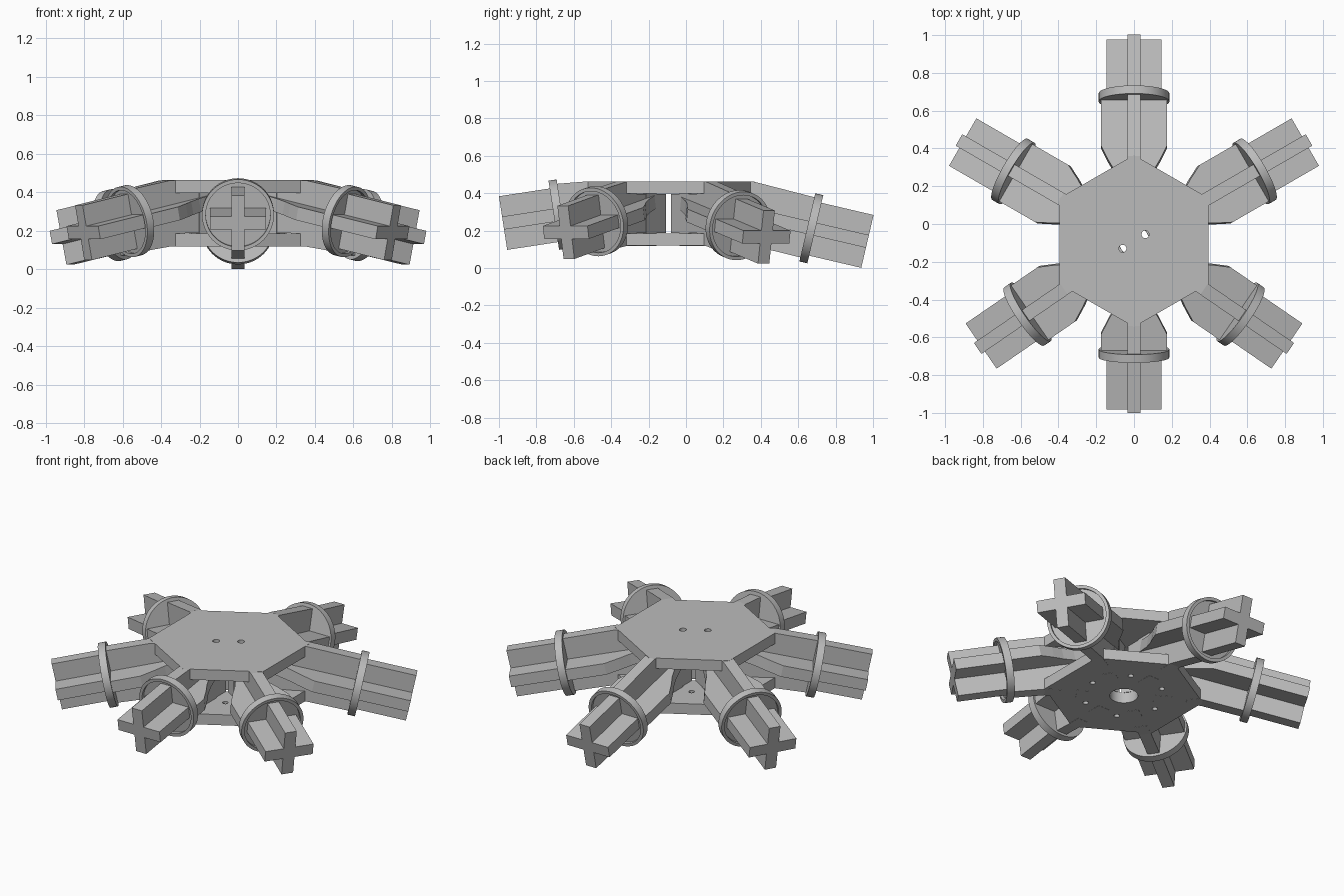
import bpy, bmesh, math
from mathutils import Matrix, Vector

if "Cube" in bpy.data.objects:
    bpy.data.objects.remove(bpy.data.objects["Cube"], do_unlink=True)

grey = bpy.data.materials.new("light grey")
grey.use_nodes = True
grey.diffuse_color = (0.5, 0.5, 0.5, 1)
grey.node_tree.nodes["Principled BSDF"].inputs["Base Color"].default_value = (0.5, 0.5, 0.5, 1)

HUB = Vector((0, -0.09, 0))
FIN = 0.035          # half thickness of the fins
INNER, OUTER = 0.165, 0.145   # half heights before and after the collar


def add_object(name, bm, matrix):
    bmesh.ops.recalc_face_normals(bm, faces=bm.faces)
    mesh = bpy.data.meshes.new(name)
    bm.to_mesh(mesh)
    bm.free()
    mesh.materials.append(grey)
    ob = bpy.data.objects.new(name, mesh)
    ob.matrix_world = matrix
    bpy.context.collection.objects.link(ob)
    return ob


def prism(name, points, half, matrix, upright=False):
    """Extrude an outline; upright outlines lie in the XZ plane."""
    bm = bmesh.new()
    offset = Vector((0, half, 0)) if upright else Vector((0, 0, half))
    verts = [bm.verts.new(Vector((a, 0, b) if upright else (a, b, 0)) - offset)
             for a, b in points]
    face = bm.faces.new(verts)
    new = bmesh.ops.extrude_face_region(bm, geom=[face])["geom"]
    bmesh.ops.translate(bm, vec=offset * 2, verts=[v for v in new if isinstance(v, bmesh.types.BMVert)])
    return add_object(name, bm, matrix)


def ring_points(radius, count, start):
    return [(radius * math.cos(start + math.tau * i / count),
             radius * math.sin(start + math.tau * i / count)) for i in range(count)]


def activate(ob):
    bpy.ops.object.select_all(action="DESELECT")
    ob.select_set(True)
    bpy.context.view_layer.objects.active = ob


def hex_plate(name, z, holes):
    """Hexagonal hub plate drilled with round holes (x, y, radius)."""
    at = Matrix.Translation(HUB + Vector((0, 0, z)))
    plate = prism(name, ring_points(0.455, 6, math.pi / 2), 0.033, at)
    bm = bmesh.new()
    for x, y, r in holes:
        bmesh.ops.create_cone(bm, cap_ends=True, segments=32, radius1=r, radius2=r,
                              depth=0.2, matrix=Matrix.Translation((x, y, 0)))
    cutter = add_object("hole_cutter", bm, at)
    cutter.hide_render = True
    mod = plate.modifiers.new("holes", "BOOLEAN")
    mod.operation, mod.object, mod.solver = "DIFFERENCE", cutter, "EXACT"
    activate(plate)
    bpy.ops.object.modifier_apply(modifier=mod.name)
    bpy.data.objects.remove(cutter, do_unlink=True)
    bpy.ops.object.shade_smooth_by_angle()


def collar(name, matrix):
    """Round disc with a raised rim on its outer face, turned about X."""
    bm = bmesh.new()
    profile = [(-0.022, 0), (-0.022, 0.187), (0.022, 0.187),
               (0.022, 0.168), (0.005, 0.168), (0.005, 0)]
    verts = [bm.verts.new((x, 0, r)) for x, r in profile]
    edges = [bm.edges.new(pair) for pair in zip(verts, verts[1:])]
    bmesh.ops.spin(bm, geom=verts + edges, cent=(0, 0, 0), axis=(1, 0, 0),
                   angle=math.tau, steps=56)
    bmesh.ops.remove_doubles(bm, verts=bm.verts, dist=0.0005)
    activate(add_object(name, bm, matrix))
    bpy.ops.object.shade_smooth_by_angle()


def arm(name, yaw, ring_d, ring_z, end_d, end_z):
    """Cross-section arm: d is the distance from the hub axis."""
    base = Matrix.Translation(HUB) @ Matrix.Rotation(math.radians(yaw), 4, "Z")
    tilt = math.atan2(ring_z - end_z, end_d - ring_d)
    length = math.hypot(end_d - ring_d, ring_z - end_z)
    axis = base @ Matrix.Translation((ring_d, 0, ring_z)) @ Matrix.Rotation(tilt, 4, "Y")

    def across(d, z, h):
        return (d + h * math.sin(tilt), z + h * math.cos(tilt))

    # vertical fin, stepped into both hub plates
    top = [(0.08, 0.395), (0.36, 0.395), (0.36, 0.462), (0.45, 0.462),
           across(ring_d, ring_z, INNER), across(ring_d, ring_z, OUTER),
           across(end_d, end_z, OUTER)]
    bottom = [(0.08, 0.188), (0.36, 0.188), (0.36, 0.118), (0.45, 0.118),
              across(ring_d, ring_z, -INNER), across(ring_d, ring_z, -OUTER),
              across(end_d, end_z, -OUTER)]
    prism(name + "_vertical_fin", top + bottom[::-1], FIN, base, upright=True)

    # tab that passes through the square slots of the plates
    prism(name + "_tab", [(0.175, 0.118), (0.27, 0.118), (0.27, 0.462), (0.175, 0.462)],
          FIN + 0.003, base, upright=True)

    # horizontal fin, narrowing towards the hub
    side = [(0.18 - ring_d, 0.04), (0.28 - ring_d, 0.07), (0.35 - ring_d, 0.1),
            (0.41 - ring_d, 0.135), (0.49 - ring_d, 0.175),
            (0, 0.175), (0, OUTER), (length, OUTER)]
    prism(name + "_horizontal_fin", side + [(u, -w) for u, w in reversed(side)], FIN, axis)
    collar(name + "_collar", axis)


# hub plates
hex_plate("top_plate", 0.43, [(0.06, 0.035, 0.02), (-0.06, -0.04, 0.02)])
hex_plate("bottom_plate", 0.152,
          [(0, 0, 0.08)] + [(x, y, 0.016) for x, y in ring_points(0.23, 6, 0)])

# six arms, the side ones mirrored left and right
arm("back_arm", 90, 0.76, 0.212, 1.06, 0.142)
arm("front_arm", -90, 0.595, 0.285, 0.888, 0.24)
for side_name, flip in (("left", False), ("right", True)):
    for part, yaw, spec in (("back", 30, (0.737, 0.229, 1.04, 0.165)),
                            ("front", -34.5, (0.684, 0.25, 0.975, 0.19))):
        arm(f"{part}_{side_name}_arm", 180 - yaw if flip else yaw, *spec)
